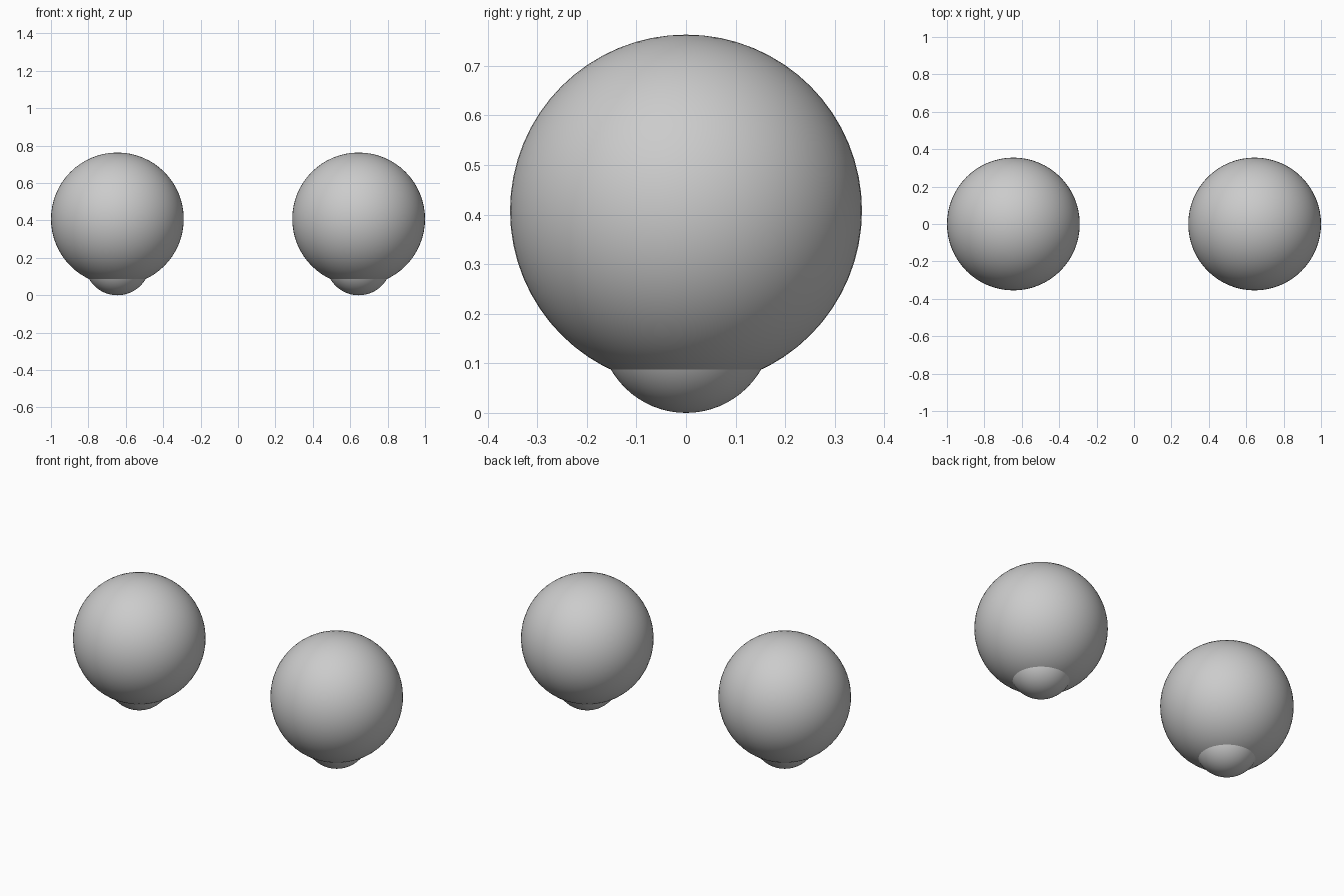
import bpy

if "Cube" in bpy.data.objects:
    bpy.data.objects.remove(bpy.data.objects["Cube"])


def ball(name, radius, x, z):
    # Smooth round ball
    bpy.ops.mesh.primitive_uv_sphere_add(segments=64, ring_count=32, radius=radius, location=(x, 0, z))
    obj = bpy.context.object
    obj.name = name
    bpy.ops.object.shade_smooth()
    return obj


# Two matching balls, each with a small rounded foot bulging out below
for side, label in ((-1, "left"), (1, "right")):
    ball(label + "_ball", 0.355, side * 0.645, 0.408)
    ball(label + "_foot_bulge", 0.175, side * 0.645, 0.175)
